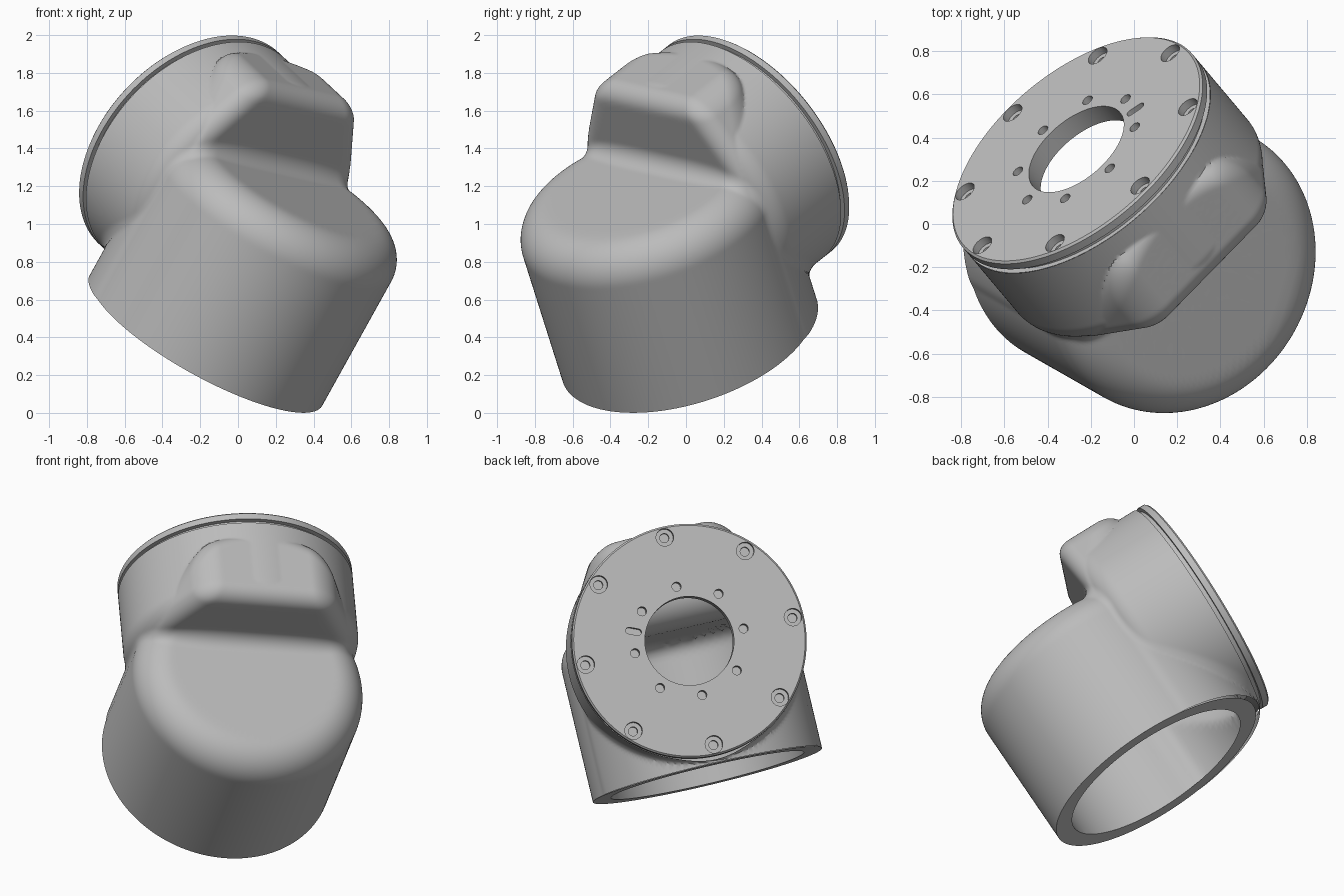
import bpy, bmesh, math
from mathutils import Vector, Matrix

if "Cube" in bpy.data.objects:
    bpy.data.objects.remove(bpy.data.objects["Cube"], do_unlink=True)

# Joint frame: local x = sideways, y = up the socket axis, z = out of the flange
up = Vector((0.468, -0.267, 0.842)).normalized()
out = Vector((-0.552, 0.656, 0.515))
out = (out - up * out.dot(up)).normalized()
side = up.cross(out)
FRAME = Matrix.Translation((0.18, -0.185, 0.99)) @ Matrix((side, up, out)).transposed().to_4x4()

R = 0.695          # radius of both barrels
WALL = 0.11
SOCKET_END = -0.73
BODY_END = 0.735
FACE = 0.81

grey = bpy.data.materials.new("light_grey")
grey.use_nodes = True
grey.diffuse_color = (0.5, 0.5, 0.5, 1)
grey.node_tree.nodes["Principled BSDF"].inputs["Base Color"].default_value = (0.5, 0.5, 0.5, 1)


def finish(name, bm):
    mesh = bpy.data.meshes.new(name)
    bm.to_mesh(mesh)
    bm.free()
    mesh.materials.append(grey)
    obj = bpy.data.objects.new(name, mesh)
    bpy.context.collection.objects.link(obj)
    obj.matrix_world = FRAME
    return obj


def activate(obj):
    bpy.ops.object.select_all(action='DESELECT')
    obj.select_set(True)
    bpy.context.view_layer.objects.active = obj


def smooth(obj):
    activate(obj)
    bpy.ops.object.shade_smooth_by_angle(angle=math.radians(30))


def lathe(bm, profile, steps, matrix=Matrix(), closed=True):
    """Spin (radius, z) points about local z."""
    rings = []
    for i in range(steps):
        t = math.tau * i / steps
        rings.append([bm.verts.new(matrix @ Vector((r * math.cos(t), r * math.sin(t), z)))
                      for r, z in profile])
    count = len(profile)
    for i in range(steps):
        p, q = rings[i], rings[(i + 1) % steps]
        for j in range(count if closed else count - 1):
            k = (j + 1) % count
            bm.faces.new((p[j], q[j], q[k], p[k]))
    return rings


def plug(bm, profile, steps, matrix, stretch=0):
    """Solid turned cutter, optionally stretched into a slot along local x."""
    rings = lathe(bm, profile, steps, matrix, closed=False)
    if stretch:
        shift = matrix.to_3x3() @ Vector((stretch, 0, 0))
        for i, ring in enumerate(rings):
            sign = 1 if math.cos(math.tau * (i + 0.5) / steps) > 0 else -1
            for v in ring:
                v.co += shift * sign
    bm.faces.new([ring[0] for ring in rings])
    bm.faces.new([ring[-1] for ring in rings])


# Rounded intersection and union of distances
def round_and(r, *ds):
    return math.hypot(*(max(d + r, 0) for d in ds)) + min(max(ds) + r, 0) - r


def round_or(r, *ds):
    return -round_and(r, *(-d for d in ds))


def housing(p):
    n, a, b = p
    d_socket = math.hypot(n, b) - R
    d_barrel = math.hypot(n, a) - R
    rear = 0.2 - b
    socket = round_and(0.2, d_socket, a - 0.25)
    barrel = round_and(0.14, d_barrel, rear)
    slope = 0.87 * abs(n) + 0.5 * a - 0.68
    hump = round_and(0.1, d_socket, a - 0.69, slope, rear)
    fillet = 0.09 * max(0, 1 - (n / R) ** 4) + 0.005
    return round_or(fillet, socket, min(barrel, hump))


def skin(name, level, detail, inward):
    """Push a sphere out to the housing surface, then trim both mouths."""
    bm = bmesh.new()
    bmesh.ops.create_icosphere(bm, subdivisions=detail, radius=1)
    centre = Vector((0, 0.03, 0.42))
    for v in bm.verts:
        ray = v.co.normalized()
        lo, hi = 0.0, 1.7
        for _ in range(16):
            mid = (lo + hi) / 2
            if housing(centre + ray * mid) < level:
                lo = mid
            else:
                hi = mid
        v.co = centre + ray * lo
    for co, no in (((0, SOCKET_END, 0), (0, -1, 0)), ((0, 0, BODY_END), (0, 0, 1))):
        bmesh.ops.bisect_plane(bm, geom=bm.verts[:] + bm.edges[:] + bm.faces[:], dist=1e-5,
                               plane_co=co, plane_no=no, clear_outer=True)
    if inward:
        bmesh.ops.reverse_faces(bm, faces=bm.faces[:])
    smooth(finish(name, bm))


skin("elbow_housing", 0, 7, False)
skin("housing_bore", -WALL, 6, True)

# Flat rim around the open socket mouth
bm = bmesh.new()
lathe(bm, [(R - WALL, SOCKET_END), (R, SOCKET_END)], 128,
      Matrix.Rotation(-math.pi / 2, 4, 'X'), closed=False)
for f in bm.faces:
    f.normal_update()
    if f.normal.y > 0:
        f.normal_flip()
finish("socket_rim", bm)

# Flange plate with a groove behind its rim
bm = bmesh.new()
lathe(bm, [(0.264, 0.71), (0.264, FACE), (0.685, FACE), (R, FACE - 0.01), (R, 0.762),
           (0.668, 0.762), (0.668, BODY_END), (0.694, BODY_END), (0.6, 0.71)], 128)
bmesh.ops.recalc_face_normals(bm, faces=bm.faces[:])
flange = finish("flange_plate", bm)

# Bolt holes, pin holes and key slot
bm = bmesh.new()
for i in range(8):
    spin = Matrix.Rotation(math.pi / 2 + i * math.pi / 4, 4, 'Z')
    bolt = spin @ Matrix.Translation((0.63, 0, FACE))
    plug(bm, [(0.027, -0.07), (0.027, -0.04), (0.052, -0.04), (0.052, 0.05)], 24, bolt)
    pin = spin @ Matrix.Translation((0.33, 0, FACE))
    plug(bm, [(0.027, -0.06), (0.027, 0.05)], 20, pin)
slot = Matrix.Rotation(math.radians(157.5), 4, 'Z') @ Matrix.Translation((0.335, 0, FACE))
plug(bm, [(0.02, -0.04), (0.02, 0.05)], 20, slot, stretch=0.027)
bmesh.ops.recalc_face_normals(bm, faces=bm.faces[:])
cutter = finish("hole_cutter", bm)
cutter.hide_render = True

cut = flange.modifiers.new("holes", 'BOOLEAN')
cut.operation = 'DIFFERENCE'
cut.solver = 'EXACT'
cut.object = cutter
bpy.context.view_layer.update()
activate(flange)
bpy.ops.object.modifier_apply(modifier=cut.name)
bpy.data.objects.remove(cutter, do_unlink=True)
smooth(flange)
